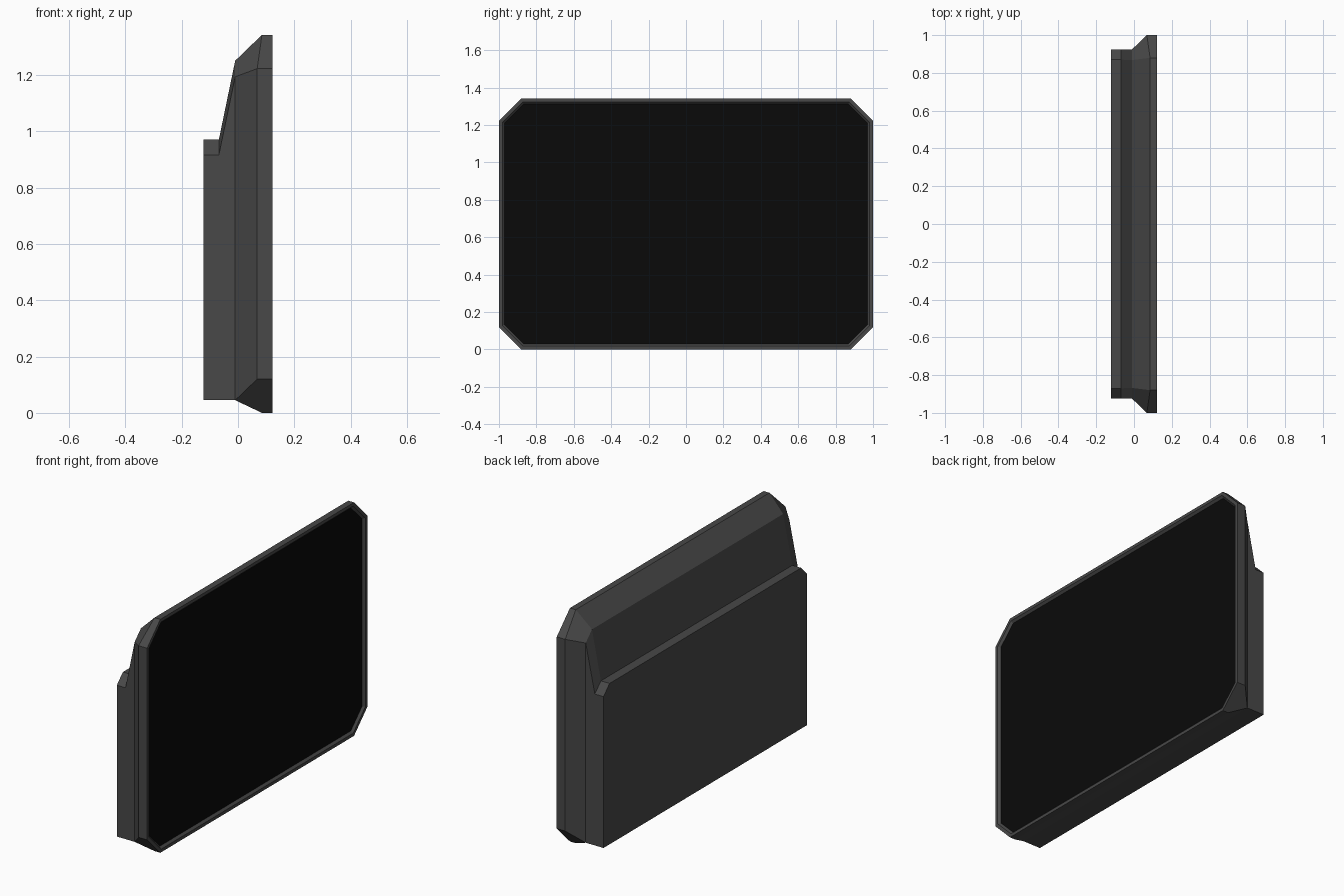
import bpy, bmesh

if "Cube" in bpy.data.objects:
    bpy.data.objects.remove(bpy.data.objects["Cube"])

def material(name, v):
    m = bpy.data.materials.new(name)
    m.diffuse_color = (v, v, v, 1)
    m.use_nodes = True
    m.node_tree.nodes["Principled BSDF"].inputs["Base Color"].default_value = m.diffuse_color
    return m

def ring(x_side, x_flat, half, z0, z1, c_bot, c_top):
    """Rectangle in the YZ plane with cut corners; side and top/bottom edges may differ in x."""
    side, flat = x_side, x_flat
    return [(flat, half - c_bot, z0), (side, half, z0 + c_bot),
            (side, half, z1 - c_top), (flat, half - c_top, z1),
            (flat, -half + c_top, z1), (side, -half, z1 - c_top),
            (side, -half, z0 + c_bot), (flat, -half + c_bot, z0)]

def inset_ring(x, d):
    c = 0.12 - 0.586 * d
    return ring(x, x, 1 - d, d, 1.342 - d, c, c)

def loft(name, rings, mat, caps):
    bm = bmesh.new()
    loops = [[bm.verts.new(p) for p in r] for r in rings]
    for a, b in zip(loops, loops[1:]):
        for i in range(8):
            j = (i + 1) % 8
            bm.faces.new((a[i], a[j], b[j], b[i]))
    for cap in caps:
        bm.faces.new(loops[cap])
    bmesh.ops.remove_doubles(bm, verts=bm.verts, dist=0.0005)
    bmesh.ops.recalc_face_normals(bm, faces=bm.faces)
    if len(rings) == 1:
        for f in bm.faces:
            if f.normal.x < 0:
                f.normal_flip()
    me = bpy.data.meshes.new(name)
    bm.to_mesh(me)
    bm.free()
    me.materials.append(mat)
    ob = bpy.data.objects.new(name, me)
    bpy.context.collection.objects.link(ob)
    return ob

# Housing: stepped back box, sloped shoulder, chamfered rim and bezel lip
loft("housing", [
    ring(-0.123, -0.123, 0.925, 0.045, 0.97, 0, 0.055),
    ring(-0.068, -0.068, 0.925, 0.045, 0.97, 0, 0.055),
    ring(-0.01, -0.01, 0.925, 0.045, 1.25, 0, 0.057),
    ring(0.068, 0.085, 1.0, 0.0, 1.342, 0.12, 0.12),
    inset_ring(0.122, 0.0),
    inset_ring(0.122, 0.018),
    inset_ring(0.110, 0.03),
], material("dark_grey", 0.065), caps=[0])

# Screen panel closing the recess
loft("screen", [inset_ring(0.110, 0.03)], material("black", 0.003), caps=[0])
